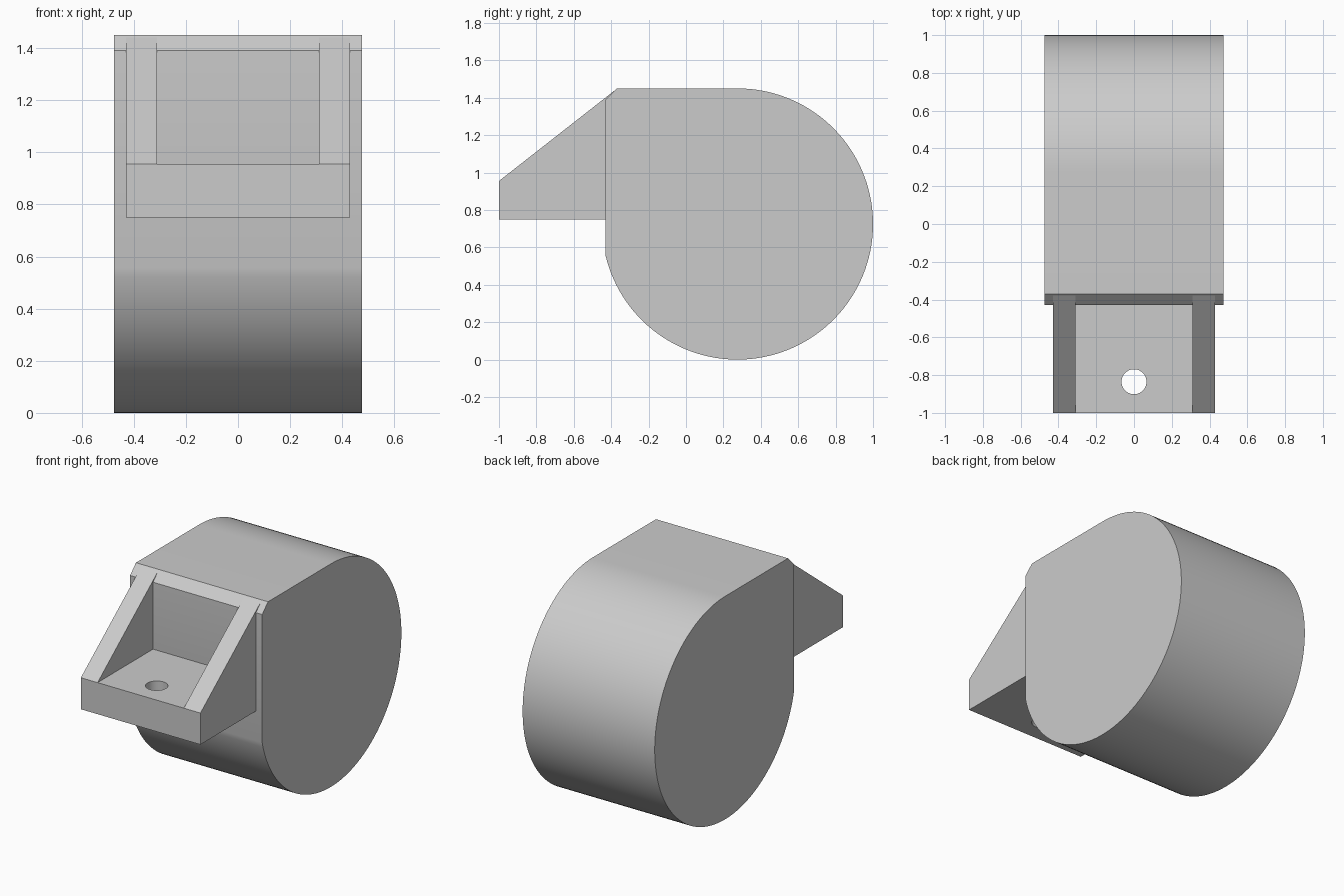
import bpy, bmesh, math
from mathutils import Matrix

if "Cube" in bpy.data.objects:
    bpy.data.objects.remove(bpy.data.objects["Cube"])

grey = bpy.data.materials.new("light grey")
grey.use_nodes = True
COLOUR = (0.6, 0.6, 0.6, 1)
grey.diffuse_color = COLOUR
grey.node_tree.nodes["Principled BSDF"].inputs["Base Color"].default_value = COLOUR


def add_object(name, bm):
    bmesh.ops.recalc_face_normals(bm, faces=bm.faces)
    mesh = bpy.data.meshes.new(name)
    bm.to_mesh(mesh)
    bm.free()
    obj = bpy.data.objects.new(name, mesh)
    bpy.context.collection.objects.link(obj)
    mesh.materials.append(grey)
    return obj


def extrude_profile(name, profile, half_width):
    """Side profile of (y, z) points, extruded across x."""
    bm = bmesh.new()
    face = bm.faces.new([bm.verts.new((-half_width, y, z)) for y, z in profile])
    grown = bmesh.ops.extrude_face_region(bm, geom=[face])["geom"]
    moved = [v for v in grown if isinstance(v, bmesh.types.BMVert)]
    bmesh.ops.translate(bm, verts=moved, vec=(2 * half_width, 0, 0))
    return add_object(name, bm)


def cut(obj, cutter):
    """Subtract the cutter, then discard it."""
    cutter.hide_render = True
    mod = obj.modifiers.new("cut", "BOOLEAN")
    mod.operation = "DIFFERENCE"
    mod.solver = "EXACT"
    mod.object = cutter
    bpy.context.view_layer.objects.active = obj
    bpy.ops.object.modifier_apply(modifier=mod.name)
    bpy.data.objects.remove(cutter)


# Drum body: round back and belly, flat front and top, chamfered front edge
R, CY, FRONT = 0.725, 0.275, -0.43
SEGMENTS = 96
start = math.pi / 2
end = -math.pi + math.asin(math.sqrt(R**2 - (FRONT - CY)**2) / R)
arc = [start + (end - start) * i / SEGMENTS for i in range(SEGMENTS + 1)]
profile = [(CY + R * math.cos(a), R + R * math.sin(a)) for a in arc]
profile += [(FRONT, 1.39), (-0.37, 1.45)]
body = extrude_profile("drum_body", profile, 0.475)

# Mounting bracket: shelf with two sloping side gussets
SHELF_TOP = 0.955
bracket = extrude_profile(
    "mounting_bracket",
    [(-1, 0.75), (-1, SHELF_TOP), (-0.37, 1.448), (-0.37, 0.75)], 0.43)
cut(bracket, extrude_profile(
    "pocket_cutter",
    [(-1.2, SHELF_TOP), (-1.2, 1.6), (-0.3, 1.6), (-0.3, SHELF_TOP)], 0.31))

# Bolt hole through the shelf
bm = bmesh.new()
bmesh.ops.create_cone(bm, cap_ends=True, segments=48, radius1=0.066, radius2=0.066,
                      depth=1, matrix=Matrix.Translation((0, -0.835, 0.85)))
cut(bracket, add_object("hole_cutter", bm))

# Smooth curved surfaces, keep real edges sharp
bpy.ops.object.select_all(action="DESELECT")
for obj in (body, bracket):
    obj.select_set(True)
bpy.context.view_layer.objects.active = body
bpy.ops.object.shade_smooth_by_angle(angle=math.radians(30))
